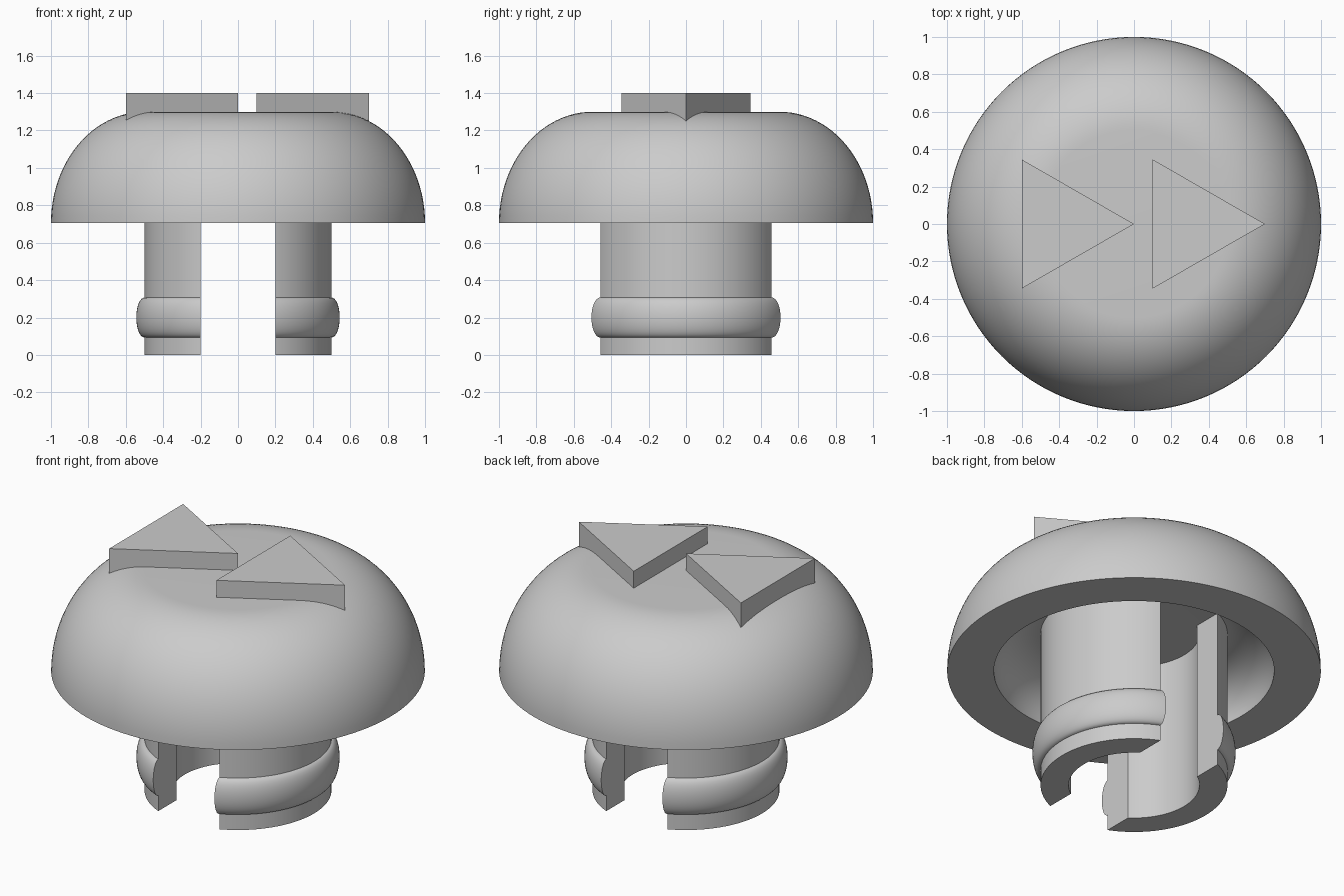
import bpy, bmesh
from math import sin, cos, pi, radians
from mathutils import Matrix, Vector

cube = bpy.data.objects.get("Cube")
if cube:
    bpy.data.objects.remove(cube, do_unlink=True)

grey = bpy.data.materials.new("plain_grey")
grey.use_nodes = True
colour = (0.6, 0.6, 0.6, 1)
grey.diffuse_color = colour
grey.node_tree.nodes["Principled BSDF"].inputs["Base Color"].default_value = colour


def finish(name, bm, smooth=True):
    bmesh.ops.recalc_face_normals(bm, faces=bm.faces)
    mesh = bpy.data.meshes.new(name)
    bm.to_mesh(mesh)
    bm.free()
    obj = bpy.data.objects.new(name, mesh)
    bpy.context.collection.objects.link(obj)
    mesh.materials.append(grey)
    if smooth:
        bpy.ops.object.select_all(action='DESELECT')
        obj.select_set(True)
        bpy.context.view_layer.objects.active = obj
        bpy.ops.object.shade_smooth_by_angle(angle=radians(30))
    return obj


def arc(cr, cz, rr, rz, start, end, steps):
    """Elliptical arc of (radius, height) points, angles in degrees."""
    angles = [radians(start + (end - start) * i / steps) for i in range(steps + 1)]
    return [(cr + rr * cos(a), cz + rz * sin(a)) for a in angles]


def lathe(profile, closed, segments=128):
    bm = bmesh.new()
    verts = [bm.verts.new((r, 0, z)) for r, z in profile]
    edges = [bm.edges.new(pair) for pair in zip(verts, verts[1:])]
    if closed:
        edges.append(bm.edges.new((verts[-1], verts[0])))
    bmesh.ops.spin(bm, geom=verts + edges, cent=(0, 0, 0), axis=(0, 0, 1),
                   angle=2 * pi, steps=segments, use_merge=True)
    bmesh.ops.remove_doubles(bm, verts=bm.verts, dist=1e-4)
    return bm


RIM, CEILING, TOP = 0.706, 0.935, 1.3

# Domed cap: rounded outside, hollow rounded underside
outer = arc(0.5, RIM, 0.5, TOP - RIM, 90, 0, 24)
inner = arc(0.5, RIM, 0.25, CEILING - RIM, 0, 90, 16)
finish("domed_cap", lathe([(0, TOP)] + outer + inner + [(0, CEILING)], False))

# Split tubular stem with a bulging retaining bead, mirrored across the slot
bead = arc(0.5, 0.2, 0.044, 0.107, -90, 90, 16)
tube = [(0.35, 0), (0.5, 0)] + bead + [(0.5, CEILING + 0.02), (0.35, CEILING + 0.02)]
for side, name in ((1, "left_snap_leg"), (-1, "right_snap_leg")):
    bm = lathe(tube, True)
    cut = bmesh.ops.bisect_plane(bm, geom=bm.verts[:] + bm.edges[:] + bm.faces[:],
                                 plane_co=(0.2 * side, 0, 0), plane_no=(side, 0, 0),
                                 clear_inner=True)
    rims = [e for e in cut["geom_cut"] if isinstance(e, bmesh.types.BMEdge)]
    bmesh.ops.holes_fill(bm, edges=rims, sides=0)
    finish(name, bm)

# Raised triangular pointers sunk into the cap
for name, x in (("rear_pointer", -0.6), ("lead_pointer", 0.1)):
    bm = bmesh.new()
    corners = [(x, -0.345), (x + 0.6, 0), (x, 0.345)]
    base = bm.faces.new([bm.verts.new((px, py, 1.2)) for px, py in corners])
    top = bmesh.ops.extrude_face_region(bm, geom=[base])["geom"]
    bmesh.ops.translate(bm, vec=(0, 0, 0.2),
                        verts=[v for v in top if isinstance(v, bmesh.types.BMVert)])
    if base.is_valid and not any(f is not base and len(f.verts) == 3 and
                                 f.calc_center_median().z < 1.21 for f in bm.faces):
        pass
    finish(name, bm, smooth=False)
